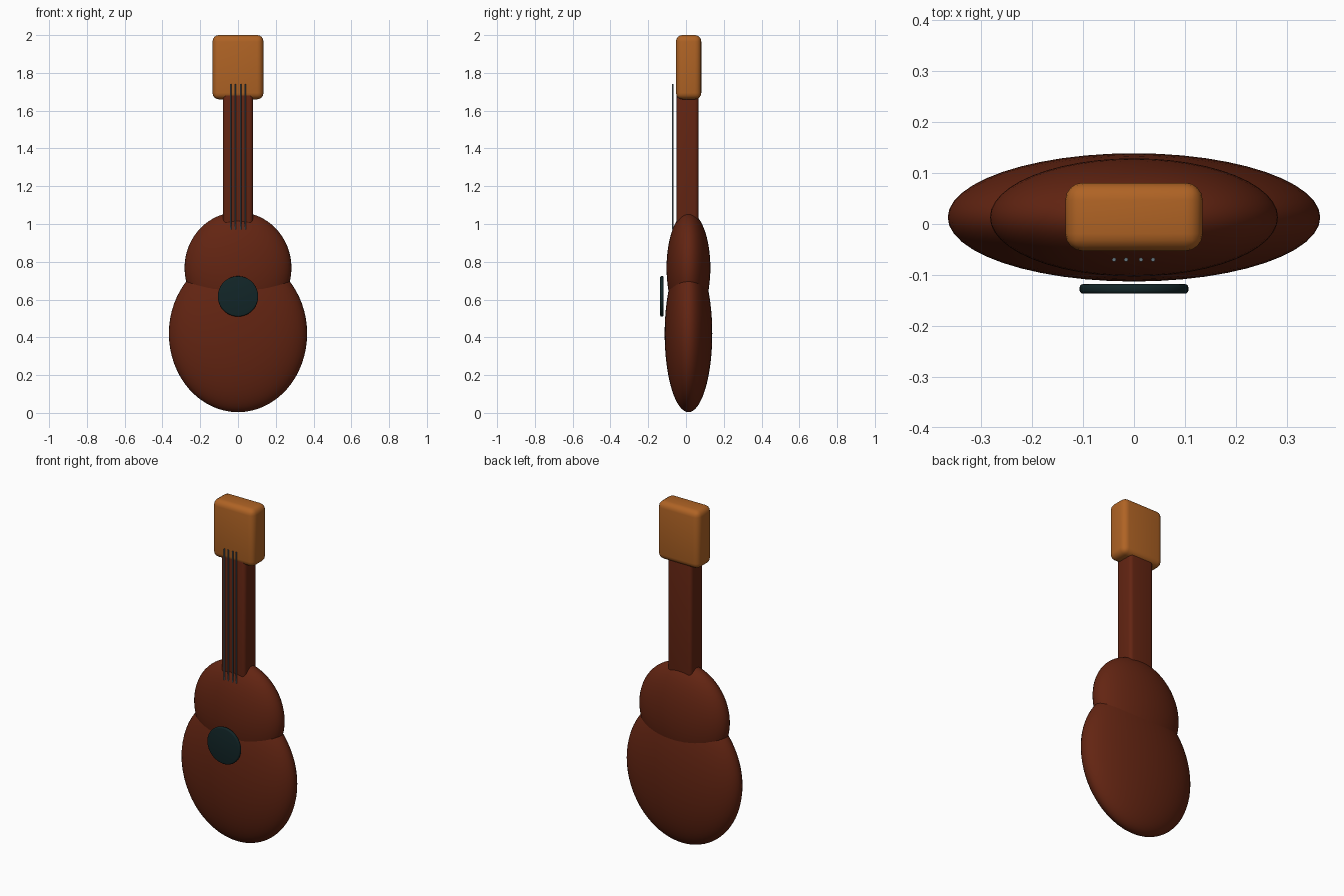
import bpy, math

if "Cube" in bpy.data.objects:
    bpy.data.objects.remove(bpy.data.objects["Cube"])


def material(name, rgb):
    m = bpy.data.materials.new(name)
    m.diffuse_color = (*rgb, 1)
    m.use_nodes = True
    m.node_tree.nodes["Principled BSDF"].inputs["Base Color"].default_value = m.diffuse_color
    return m


MAHOGANY = material("mahogany", (0.125, 0.018, 0.006))
AMBER = material("amber wood", (0.43, 0.125, 0.018))
DARK = material("dark teal", (0.006, 0.019, 0.021))
STEEL = material("steel grey", (0.13, 0.18, 0.21))


def finish(name, mat, scale=(1, 1, 1), bevel=0, segments=4):
    ob = bpy.context.object
    ob.name = name
    ob.scale = scale
    bpy.ops.object.transform_apply(location=False, rotation=True, scale=True)
    ob.data.materials.append(mat)
    if bevel:
        mod = ob.modifiers.new("rounded edges", "BEVEL")
        mod.width = bevel
        mod.segments = segments
        bpy.ops.object.modifier_apply(modifier=mod.name)
    bpy.ops.object.shade_smooth_by_angle(angle=math.radians(35))
    return ob


def bout(name, z, radii):
    bpy.ops.mesh.primitive_uv_sphere_add(segments=48, ring_count=32, radius=1, location=(0, 0.013, z))
    finish(name, MAHOGANY, radii)


def block(name, mat, low, high, bevel):
    mid = [(a + b) / 2 for a, b in zip(low, high)]
    bpy.ops.mesh.primitive_cube_add(size=1, location=mid)
    finish(name, mat, [b - a for a, b in zip(low, high)], bevel)


# Body: two overlapping flattened bouts
bout("lower_bout", 0.42, (0.366, 0.126, 0.416))
bout("upper_bout", 0.768, (0.283, 0.116, 0.295))

# Neck and headstock
block("neck", MAHOGANY, (-0.079, -0.05, 0.93), (0.079, 0.066, 1.70), 0.02)
block("headstock", AMBER, (-0.135, -0.053, 1.66), (0.135, 0.081, 2.0), 0.034)

# Sound hole disc
bpy.ops.mesh.primitive_cylinder_add(vertices=48, radius=0.107, depth=0.019,
                                    location=(0, -0.1275, 0.617),
                                    rotation=(math.pi / 2, 0, 0))
finish("sound_hole", DARK, bevel=0.007, segments=3)

# Strings
for i, x in enumerate((-0.039, -0.0155, 0.0135, 0.0375)):
    bpy.ops.mesh.primitive_cylinder_add(vertices=10, radius=0.004, depth=0.77,
                                        location=(x, -0.07, 1.355))
    finish(f"string_{i + 1}", STEEL)
